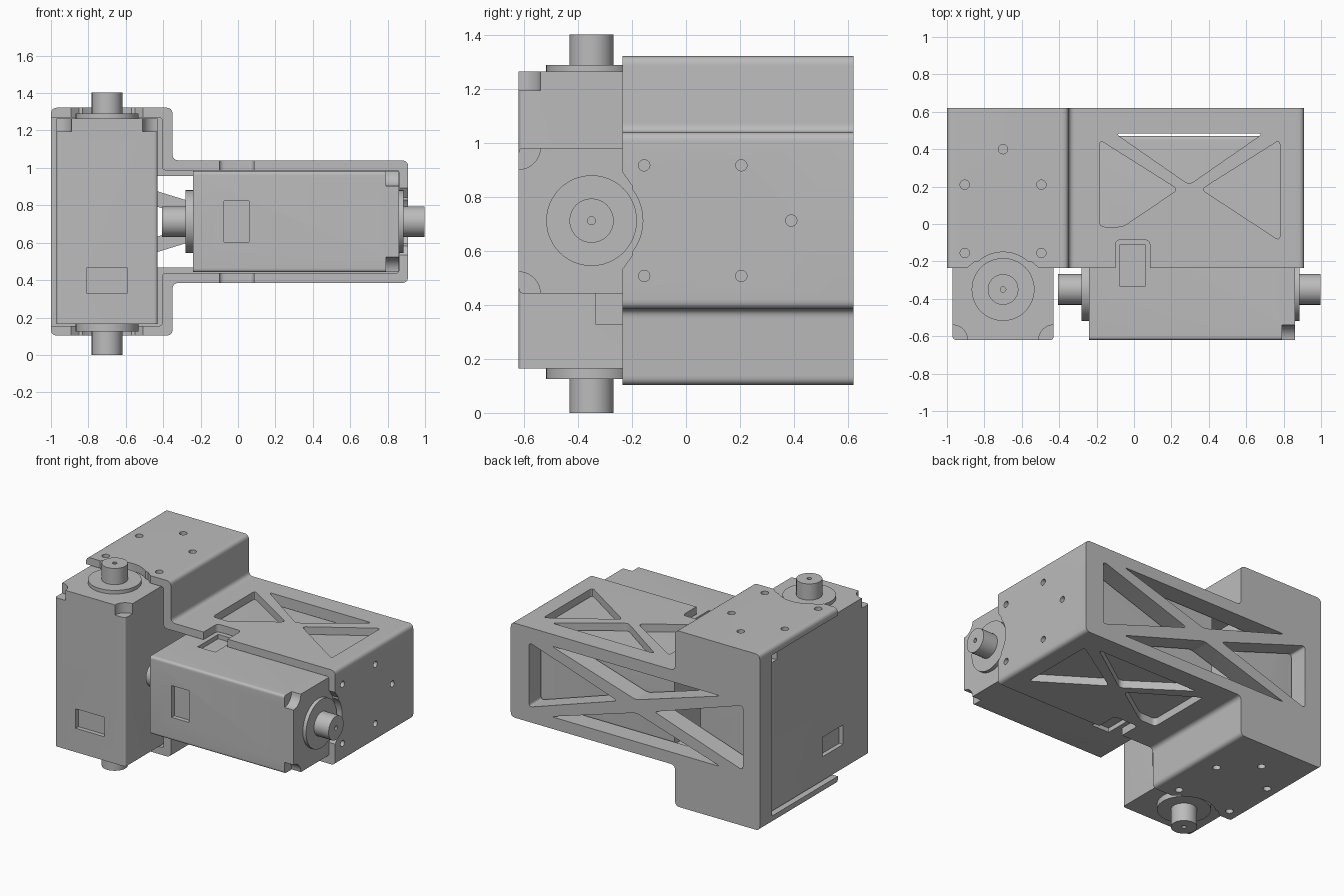
import bpy, bmesh, math
from mathutils import Vector, Matrix

cube = bpy.data.objects.get("Cube")
if cube:
    bpy.data.objects.remove(cube, do_unlink=True)

grey = bpy.data.materials.new("plain grey")
grey.use_nodes = True
grey.diffuse_color = (0.5, 0.5, 0.5, 1)
grey.node_tree.nodes["Principled BSDF"].inputs["Base Color"].default_value = (0.5, 0.5, 0.5, 1)


def rounded(points, r, steps=6):
    """Round every corner of a 2D outline."""
    if not r:
        return points
    result = []
    count = len(points)
    for i in range(count):
        p = Vector(points[i])
        a = p + (Vector(points[i - 1]) - p).normalized() * r
        b = p + (Vector(points[(i + 1) % count]) - p).normalized() * r
        for k in range(steps + 1):
            t = k / steps
            result.append(a * (1 - t) ** 2 + p * 2 * t * (1 - t) + b * t * t)
    return result


def circle(u, v, r, n=32):
    return [(u + r * math.cos(math.tau * k / n), v + r * math.sin(math.tau * k / n)) for k in range(n)]


def rect(u0, u1, v0, v1):
    return [(u0, v0), (u1, v0), (u1, v1), (u0, v1)]


def prism(name, points, axis, lo, hi, r=0):
    """Extrude an outline along an axis from lo to hi."""
    place = {"x": lambda u, v, w: (w, u, v),
             "y": lambda u, v, w: (u, w, v),
             "z": lambda u, v, w: (u, v, w)}[axis]
    bm = bmesh.new()
    face = bm.faces.new([bm.verts.new(place(p[0], p[1], lo)) for p in rounded(points, r)])
    moved = bmesh.ops.extrude_face_region(bm, geom=[face])["geom"]
    bmesh.ops.translate(bm, vec=place(0, 0, hi - lo),
                        verts=[g for g in moved if isinstance(g, bmesh.types.BMVert)])
    bmesh.ops.recalc_face_normals(bm, faces=bm.faces)
    mesh = bpy.data.meshes.new(name)
    bm.to_mesh(mesh)
    bm.free()
    mesh.materials.append(grey)
    obj = bpy.data.objects.new(name, mesh)
    bpy.context.collection.objects.link(obj)
    return obj


def cut(obj, *shape, r=0):
    """Subtract a prism from an object."""
    cutter = prism("cutter", *shape, r=r)
    cutter.hide_render = True
    mod = obj.modifiers.new("cut", "BOOLEAN")
    mod.operation = "DIFFERENCE"
    mod.solver = "EXACT"
    mod.object = cutter
    graph = bpy.context.evaluated_depsgraph_get()
    mesh = bpy.data.meshes.new_from_object(obj.evaluated_get(graph))
    obj.modifiers.clear()
    obj.data = mesh
    bpy.data.objects.remove(cutter, do_unlink=True)


def motor(prefix, matrix):
    """Actuator standing on its lower end, with a shaft at each end."""
    half, front, back, length, shaft_y = 0.27, -0.62, 0.47, 1.1, -0.35
    body = prism(prefix + "_motor_body", rect(-half, half, front, back), "z", 0, length, 0.02)
    # rounded notches at the upper corners
    for x in (-half, half):
        for y in (front, back):
            cut(body, circle(x, y, 0.08), "z", length - 0.07, length + 0.1)
    # socket recesses on the front and both sides
    cut(body, rect(-0.11, 0.11, 0.165, 0.3), "y", front - 0.1, front + 0.03)
    for s in (-1, 1):
        lo, hi = sorted((s * (half - 0.03), s * (half + 0.1)))
        cut(body, rect(-0.335, -0.11, 0.165, 0.3), "x", lo, hi)
    parts = [body]
    for end, flange, tip in (("upper", (length, length + 0.025), length + 0.137),
                             ("lower", (-0.04, 0), -0.165)):
        parts.append(prism(f"{prefix}_{end}_flange", circle(0, shaft_y, 0.168, 48), "z", *flange))
        inner = flange[1] if tip > 0 else flange[0]
        shaft = prism(f"{prefix}_{end}_shaft", circle(0, shaft_y, 0.082), "z", min(inner, tip), max(inner, tip))
        cut(shaft, circle(0, shaft_y, 0.015, 12), "z", tip - 0.03, tip + 0.03)
        parts.append(shaft)
    for part in parts:
        part.data.transform(matrix)


motor("upright", Matrix.Translation((-0.7, 0, 0.165)))
motor("sideways", Matrix.Translation((-0.24, 0, 0.7125)) @ Matrix.Rotation(math.pi / 2, 4, "Y"))

# bracket shell: T-shaped outline hollowed from the front, open on one side
MID = 0.7125


def symmetric(upper):
    """Complete an outline with its reflection below the middle height."""
    return upper + [(x, 2 * MID - z) for x, z in reversed(upper)]


bracket = prism("bracket", symmetric([(-1, 1.322), (-0.35, 1.322), (-0.35, 1.04), (0.91, 1.04)]),
                "y", -0.235, 0.62, 0.035)
cut(bracket, symmetric([(-1.2, 1.27), (-0.405, 1.27), (-0.405, 0.987), (0.863, 0.987)]),
    "y", -0.4, 0.487, r=0.02)

# flange clearance in the top, bottom and end plates
cut(bracket, circle(-0.7, -0.35, 0.2, 48), "z", -0.1, 1.5)
cut(bracket, [(-0.91, -0.25), (-0.49, -0.25), (-0.55, -0.2), (-0.85, -0.2)], "z", -0.1, 1.5)
cut(bracket, circle(-0.35, MID, 0.19, 48), "x", 0.8, 1)
cut(bracket, [(-0.25, MID - 0.2), (-0.25, MID + 0.2), (-0.2, MID + 0.13), (-0.2, MID - 0.13)], "x", 0.8, 1)

# socket access slots in the long plates
cut(bracket, rect(-0.1, 0.085, -0.4, -0.085), "z", 0.3, 1.1, r=0.03)

# bolt holes
for x, y in ((-0.7, 0.4), (-0.905, 0.21), (-0.495, 0.21), (-0.905, -0.155), (-0.495, -0.155)):
    cut(bracket, circle(x, y, 0.025, 20), "z", -0.1, 1.5)
for y, dz in ((-0.155, 0.205), (-0.155, -0.205), (0.205, 0.205), (0.205, -0.205), (0.39, 0)):
    cut(bracket, circle(y, MID + dz, 0.021, 20), "x", 0.8, 1)

# truss windows in the upper and lower long plates
for outline in ([(-0.185, 0.45), (-0.185, -0.015), (-0.06, -0.015), (0.235, 0.185)],
                [(0.78, 0.45), (0.78, -0.09), (0.36, 0.185)],
                [(-0.1, 0.484), (0.69, 0.484), (0.295, 0.21)]):
    cut(bracket, outline, "z", 0.3, 1.1, r=0.03)

# truss windows in the back plate
cx = -0.05
for s in (-1, 1):
    cut(bracket, [(cx + s * 0.14, MID), (cx + s * 0.82, MID + 0.225), (cx + s * 0.82, MID - 0.225)],
        "y", 0.45, 0.7, r=0.03)
    cut(bracket, [(cx, MID + s * 0.045), (cx + 0.65, MID + s * 0.245), (cx - 0.65, MID + s * 0.245)],
        "y", 0.45, 0.7, r=0.03)

# smooth the round parts, keep edges sharp
bpy.ops.object.select_all(action="DESELECT")
for obj in bpy.context.collection.objects:
    if obj.type == "MESH":
        obj.select_set(True)
        bpy.context.view_layer.objects.active = obj
bpy.ops.object.shade_smooth_by_angle(angle=math.radians(30))
